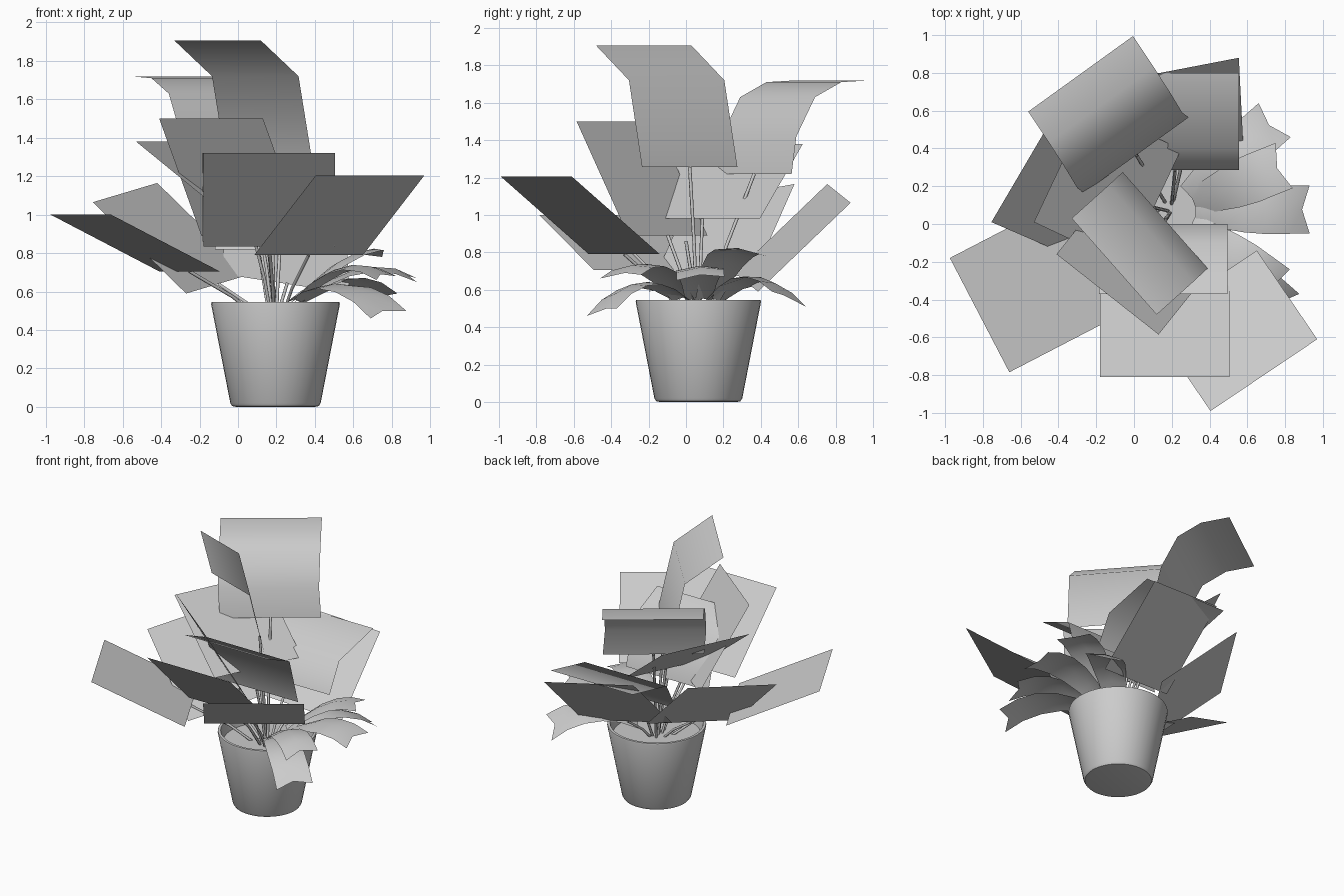
import bpy, bmesh, math
from mathutils import Vector

if "Cube" in bpy.data.objects:
    bpy.data.objects.remove(bpy.data.objects["Cube"])

POT = Vector((0.195, 0.066, 0))


def make_mesh(name, verts, faces, angle=40):
    me = bpy.data.meshes.new(name)
    me.from_pydata([tuple(v) for v in verts], [], faces)
    ob = bpy.data.objects.new(name, me)
    bpy.context.collection.objects.link(ob)
    bpy.ops.object.select_all(action='DESELECT')
    ob.select_set(True)
    bpy.context.view_layer.objects.active = ob
    bpy.ops.object.shade_smooth_by_angle(angle=math.radians(angle))
    return ob


def grid_faces(rows, cols, wrap=False):
    n = cols if wrap else cols - 1
    return [(r * cols + c, r * cols + (c + 1) % cols,
             (r + 1) * cols + (c + 1) % cols, (r + 1) * cols + c)
            for r in range(rows - 1) for c in range(n)]


def lathe(name, profile, sides=40):
    verts = [POT + Vector((r * math.cos(2 * math.pi * i / sides),
                           r * math.sin(2 * math.pi * i / sides), z))
             for r, z in profile for i in range(sides)]
    faces = grid_faces(len(profile), sides, True)
    last = (len(profile) - 1) * sides
    faces += [tuple(reversed(range(sides))), tuple(range(last, last + sides))]
    return make_mesh(name, verts, faces)


def stem(name, end):
    # thin tube rising from the soil near the middle of the pot
    end = Vector(end)
    out = (end - POT) * Vector((1, 1, 0))
    root = POT + out * 0.15 + Vector((0, 0, 0.44))
    mid = root.lerp(end, 0.5) - out * 0.08
    cu = bpy.data.curves.new(name, 'CURVE')
    cu.dimensions = '3D'
    cu.bevel_depth = 0.009
    cu.bevel_resolution = 1
    sp = cu.splines.new('POLY')
    pts = [root, mid, end]
    sp.points.add(2)
    for p, co in zip(sp.points, pts):
        p.co = (*co, 1)
    ob = bpy.data.objects.new(name, cu)
    bpy.context.collection.objects.link(ob)


def big_leaf(name, width, edge):
    # rectangular card: one side edge (tip to base) swept along the width vector
    w = Vector(width)
    verts = []
    for p in edge:
        verts += [Vector(p), Vector(p) + w]
    make_mesh(name, verts, grid_faces(len(edge), 2), 60)
    stem(name + "_stem", Vector(edge[-1]) + w / 2)


def arching_leaf(name, peak, tip_a, tip_b):
    # small folded strip that arches over the pot rim, with a notched tip
    a, b = Vector(tip_a), Vector(tip_b)
    tip = (a + b) / 2
    base = POT + Vector((0, 0, 0.54))
    flat = (tip - base) * Vector((1, 1, 0))
    base += flat.normalized() * 0.13
    ctrl = base.lerp(tip, 0.55)
    ctrl.z = 2 * peak - (base.z + tip.z) / 2
    half = (b - a) / 2
    verts = []
    for i in range(6):
        t = i / 5
        c = base * (1 - t) ** 2 + ctrl * 2 * t * (1 - t) + tip * t * t
        h = half * (0.55 + 0.45 * min(1, t * 2))
        h.z *= t
        ridge = c + Vector((0, 0, 0.02))
        if i == 5:
            ridge -= flat.normalized() * 0.04
        verts += [c - h, ridge, c + h]
    make_mesh(name, verts, grid_faces(6, 3), 60)


# Pot with a rounded foot and thin rim, and the soil inside
lathe("pot", [(0.205, 0), (0.225, 0.004), (0.235, 0.02), (0.335, 0.535), (0.333, 0.545),
              (0.315, 0.545), (0.311, 0.535), (0.297, 0.46)])
lathe("soil", [(0.298, 0.462), (0.297, 0.466)])

# Large leaves
big_leaf("top_leaf", (0.45, -0.51, 0),
         [(-0.33, 0.03, 1.905), (-0.135, 0.205, 1.72), (-0.06, 0.275, 1.255)])
big_leaf("back_left_curved_leaf", (0.555, 0.40, 0),
         [(-0.56, 0.595, 1.72), (-0.45, 0.43, 1.71), (-0.36, 0.29, 1.63),
          (-0.30, 0.19, 1.42), (-0.265, 0.165, 1.22)])
big_leaf("upper_front_left_leaf", (0.54, -0.425, 0),
         [(-0.41, -0.16, 1.50), (-0.19, 0.115, 0.89)])
big_leaf("left_middle_leaf", (0.29, 0.615, 0),
         [(-0.53, 0.01, 1.38), (-0.04, -0.22, 0.98)])
big_leaf("front_leaf", (0.685, 0, 0),
         [(-0.18, -0.81, 1.32), (-0.18, -0.32, 0.835)])
big_leaf("inner_front_leaf", (0.68, 0, 0),
         [(-0.185, -0.37, 1.32), (-0.185, -0.10, 1.20), (-0.185, 0.0, 0.86)])
big_leaf("front_right_leaf", (0.565, 0.38, 0),
         [(0.405, -0.99, 1.205), (0.085, -0.52, 0.79)])
big_leaf("front_left_leaf", (0.315, -0.605, 0),
         [(-0.975, -0.18, 1.0), (-0.41, 0.113, 0.705)])
big_leaf("left_low_leaf", (0.335, 0.57, 0.10),
         [(-0.755, 0.01, 1.065), (-0.27, -0.20, 0.59)])
big_leaf("back_low_leaf", (-0.65, -0.125, 0.10),
         [(0.555, 0.88, 1.065), (0.58, 0.385, 0.59)])
big_leaf("back_inner_leaf", (0.675, 0, 0),
         [(-0.12, 0.80, 1.12), (-0.12, 0.40, 1.03), (-0.12, 0.285, 0.82)])

# Small arching leaves on the right
arching_leaf("small_leaf_1", 0.62, (0.69, -0.53, 0.46), (0.875, -0.37, 0.50))
arching_leaf("small_leaf_2", 0.71, (0.72, -0.46, 0.66), (0.825, -0.24, 0.68))
arching_leaf("small_leaf_3", 0.70, (0.93, -0.05, 0.65), (0.93, 0.205, 0.67))
arching_leaf("small_leaf_4", 0.76, (0.84, 0.19, 0.81), (0.75, 0.43, 0.78))
arching_leaf("small_leaf_5", 0.65, (0.83, 0.46, 0.59), (0.66, 0.64, 0.51))
